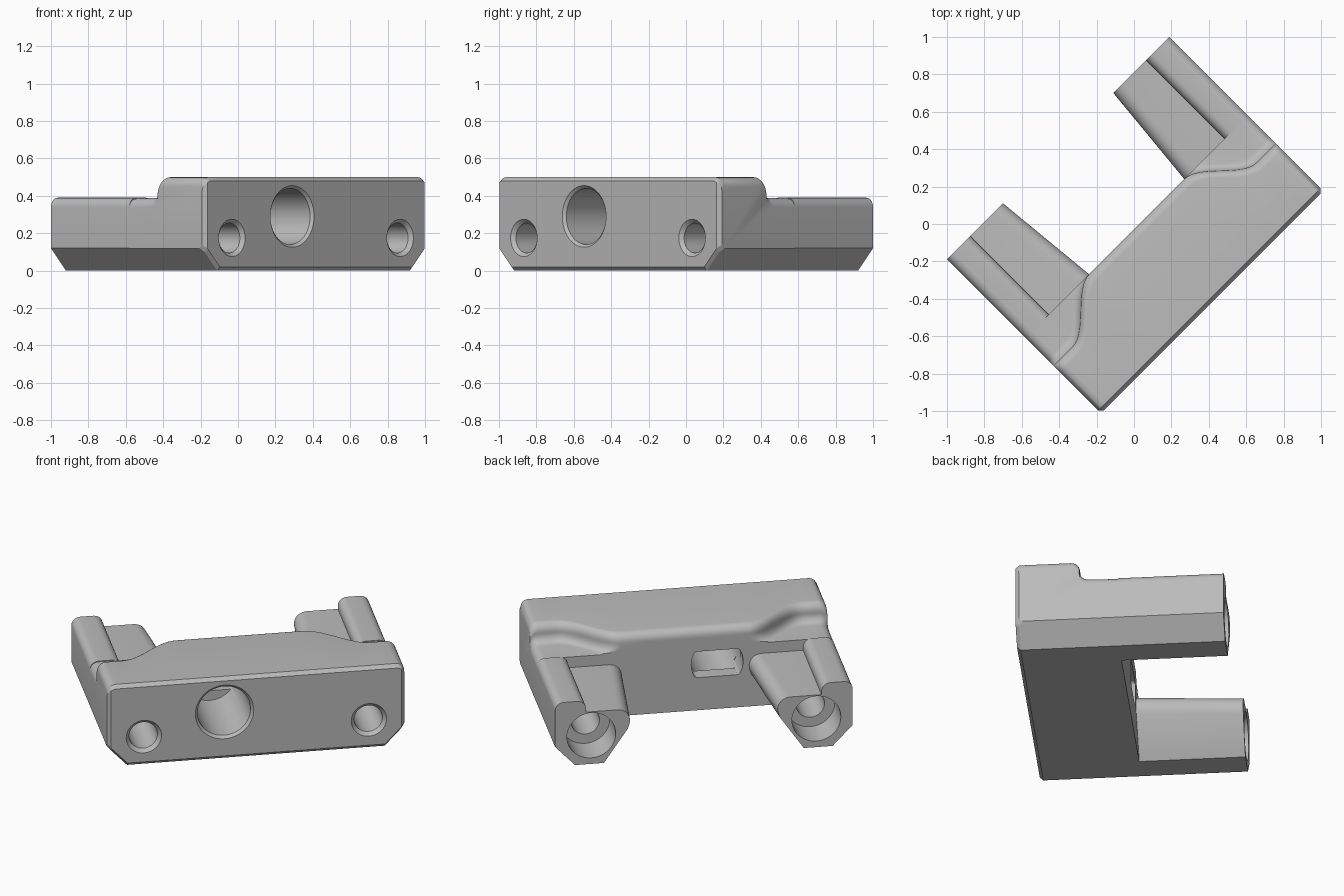
import bpy, bmesh, math
from mathutils import Matrix

cube = bpy.data.objects.get("Cube")
if cube:
    bpy.data.objects.remove(cube, do_unlink=True)

# Local frame: u along the bar, v from front to back; the model is turned 45 degrees
TURN = Matrix.Rotation(math.radians(45), 4, 'Z')
W = 0.841            # half width of the bar
FRONT, BACK, END = -0.59, -0.02, 0.573
TOP, LEDGE, FLOOR = 0.5, 0.39, 0.32
R, BEVEL = 0.05, 0.02

grey = bpy.data.materials.new("plain grey")
grey.use_nodes = True
colour = (0.5, 0.5, 0.5, 1)
grey.diffuse_color = colour
grey.node_tree.nodes["Principled BSDF"].inputs["Base Color"].default_value = colour


def loft(name, rings):
    """Skin closed rings of points and cap both ends."""
    bm = bmesh.new()
    loops = [[bm.verts.new(TURN @ Matrix.Translation(p).translation) for p in ring]
             for ring in rings]
    n = len(loops[0])
    for a, b in zip(loops, loops[1:]):
        for i in range(n):
            j = (i + 1) % n
            bm.faces.new((a[i], a[j], b[j], b[i]))
    bm.faces.new(loops[0])
    bm.faces.new(loops[-1])
    bmesh.ops.recalc_face_normals(bm, faces=bm.faces)
    mesh = bpy.data.meshes.new(name)
    bm.to_mesh(mesh)
    bm.free()
    obj = bpy.data.objects.new(name, mesh)
    bpy.context.collection.objects.link(obj)
    mesh.materials.append(grey)
    return obj


def arc(cx, cy, r, start, end, steps=6):
    angles = [math.radians(start + (end - start) * i / steps) for i in range(steps + 1)]
    return [(cx + r * math.cos(a), cy + r * math.sin(a)) for a in angles]


def bore(name, u, z, profile, flat=None, n=48):
    """Round cutter along v; flat limits its height to make a slot."""
    rings = []
    for v, r in profile:
        pts = arc(0, 0, r, 0, 360, n)[:-1]
        if flat:
            pts = [(x, max(-flat, min(flat, y))) for x, y in pts]
        rings.append([(u + x, v, z + y) for x, y in pts])
    obj = loft(name, rings)
    obj.hide_render = True
    return obj


def finish(obj, cutters):
    """Cut the holes, bake the result and smooth the curved faces."""
    for cutter in cutters:
        mod = obj.modifiers.new("hole", 'BOOLEAN')
        mod.operation, mod.solver, mod.object = 'DIFFERENCE', 'EXACT', cutter
    deps = bpy.context.evaluated_depsgraph_get()
    mesh = bpy.data.meshes.new_from_object(obj.evaluated_get(deps))
    obj.modifiers.clear()
    obj.data = mesh
    bpy.ops.object.select_all(action='DESELECT')
    obj.select_set(True)
    bpy.context.view_layer.objects.active = obj
    bpy.ops.object.shade_smooth_by_angle(angle=math.radians(28))


def bar_section(u):
    a = abs(u)
    d = max(0, a - (W - R))
    drop = R - math.sqrt(max(0, R * R - d * d))     # rounded upper ends
    low = 1.06 * max(0, a - 0.728)                  # chamfered lower ends
    f = FRONT + max(0, a - (W - BEVEL))             # bevelled front corners
    t = max(0, min(1, (a - 0.36) / 0.34))
    wall = BACK - 0.212 * t * t * (3 - 2 * t)       # wavy rear step
    top = [(f, TOP - BEVEL), (f + BEVEL, TOP)]
    top += arc(wall - R, TOP - R, R, 90, 0)
    top += [(min(v, BACK), z) for v, z in arc(wall + R, LEDGE + R, R, 180, 270)]
    top += [(BACK, LEDGE - 0.005)]
    pts = [(f + BEVEL, low), (f, low + BEVEL)]
    pts += [(v, z - drop) for v, z in top] + [(BACK, low)]
    return [(u, v, z) for v, z in pts]


# Main bar
half = {0.2, 0.728, W - BEVEL}
half |= {0.36 + 0.34 * i / 16 for i in range(17)}
half |= {W - R + R * math.sin(math.radians(15 * i)) for i in range(7)}
half = sorted(half)
stations = [-u for u in reversed(half)] + half
bar = loft("main_bar", [bar_section(u) for u in stations])


# Arms, with a raised outer rail and a sloping inner side
def arm_section(side, v, inner):
    pts = [(W, 0.12), (0.728, 0), (0.565, 0)]
    pts += [(inner + 0.012, 0.2)] + arc(inner + 0.07, FLOOR - 0.07, 0.07, 195, 90)
    pts += [(0.665, FLOOR)]
    pts += arc(0.665 + R, LEDGE - R, R, 180, 90) + arc(W - R, LEDGE - R, R, 90, 0)
    return [(side * u, v, z) for u, z in pts]


arms = {}
for side, label in ((1, "left"), (-1, "right")):
    arms[side] = loft(label + "_arm", [arm_section(side, BACK, 0.36),
                                       arm_section(side, END, 0.417)])

# Holes: countersunk bolt holes, the large socket and its rear slot
bolts = {s: bore("bolt_cutter", s * 0.636, 0.175,
                 [(-0.61, 0.12), (-0.57, 0.08), (0.38, 0.08), (0.38, 0.138), (0.6, 0.138)])
         for s in (1, -1)}
socket = bore("socket_cutter", -0.18, 0.29, [(-0.61, 0.185), (-0.575, 0.15), (-0.11, 0.15)])
slot = bore("slot_cutter", -0.18, 0.28, [(-0.2, 0.147), (0.1, 0.147)], flat=0.08)

finish(bar, [bolts[1], bolts[-1], socket, slot])
for side in arms:
    finish(arms[side], [bolts[side]])
for cutter in (*bolts.values(), socket, slot):
    bpy.data.objects.remove(cutter, do_unlink=True)
